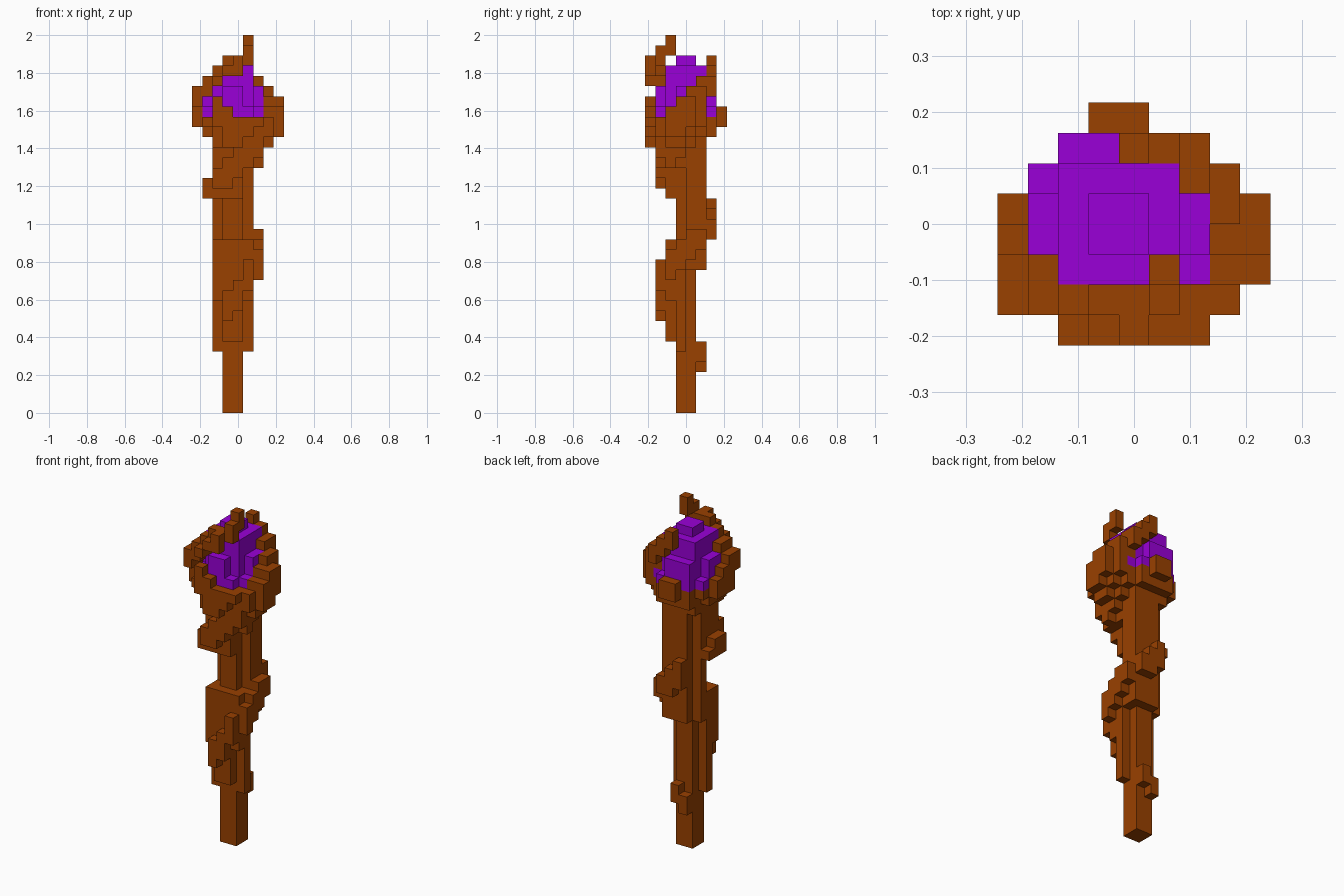
import bpy, bmesh

if "Cube" in bpy.data.objects:
    bpy.data.objects.remove(bpy.data.objects["Cube"], do_unlink=True)

U = 2 / 37           # edge of one block
taken = set()        # blocks already used by a part


def material(name, rgb):
    m = bpy.data.materials.new(name)
    m.use_nodes = True
    m.diffuse_color = (*rgb, 1)
    m.node_tree.nodes["Principled BSDF"].inputs["Base Color"].default_value = (*rgb, 1)
    return m


wood = material("brown wood", (0.32, 0.052, 0.0))
gem = material("purple gem", (0.32, 0.0, 0.68))


def box(i0, i1, j0, j1, k0, k1):
    """Blocks of an inclusive range of columns, rows and layers."""
    return {(i, j, k) for i in range(i0, i1 + 1)
            for j in range(j0, j1 + 1) for k in range(k0, k1 + 1)}


def union(*boxes):
    return set().union(*(box(*b) for b in boxes))


def build(name, cells, mat):
    """Skin a set of blocks with its outer faces only."""
    cells = cells - taken
    taken.update(cells)
    bm = bmesh.new()
    verts = {}

    def vert(p):
        if p not in verts:
            verts[p] = bm.verts.new(((p[0] - 4.5) * U, (p[1] - 4) * U, p[2] * U))
        return verts[p]

    for c in sorted(cells):
        for axis in range(3):
            for side in (0, 1):
                n = list(c)
                n[axis] += 2 * side - 1
                if tuple(n) in cells:
                    continue
                a, b = (axis + 1) % 3, (axis + 2) % 3
                ring = []
                for da, db in ((0, 0), (1, 0), (1, 1), (0, 1)):
                    p = list(c)
                    p[axis] += side
                    p[a] += da
                    p[b] += db
                    ring.append(vert(tuple(p)))
                bm.faces.new(ring if side else ring[::-1])
    me = bpy.data.meshes.new(name)
    bm.to_mesh(me)
    bm.free()
    me.materials.append(mat)
    ob = bpy.data.objects.new(name, me)
    bpy.context.collection.objects.link(ob)


# Rounded gem: squared radius of each layer, bottom to top, and one raised edge
radius2 = dict(zip(range(27, 35), (1, 5, 9, 8, 8, 5, 5, 1)))
build("gem", {(i, j, k) for i, j, k in box(1, 6, 1, 6, 27, 34)
              if (i - 3.5) ** 2 + (j - 3.5) ** 2 < radius2[k]} | box(2, 2, 6, 6, 30, 31), gem)

# Square core and the notched wood around it
build("shaft", union(
    (3, 4, 3, 4, 0, 26),
    (2, 5, 3, 3, 6, 13), (3, 4, 2, 2, 7, 16), (2, 2, 2, 2, 11, 16), (5, 5, 2, 2, 11, 16),
    (2, 5, 4, 4, 14, 26), (3, 5, 5, 5, 14, 26), (2, 2, 3, 3, 14, 16), (5, 5, 3, 3, 14, 16),
    (2, 2, 3, 3, 21, 26), (2, 4, 2, 2, 21, 26), (5, 5, 2, 3, 24, 26)), wood)

# Root winding up around the shaft
build("winding_root", union(
    (3, 3, 5, 5, 4, 5), (4, 4, 5, 5, 5, 6),
    (3, 3, 1, 1, 9, 11), (4, 4, 1, 1, 10, 12), (5, 5, 1, 1, 12, 14),
    (6, 6, 2, 2, 13, 15), (6, 6, 3, 3, 14, 16), (6, 6, 4, 4, 15, 17), (6, 6, 5, 5, 16, 17),
    (5, 5, 6, 6, 17, 18), (4, 4, 6, 6, 17, 19), (3, 3, 6, 6, 18, 20),
    (1, 1, 4, 4, 21, 21), (1, 1, 3, 3, 21, 22), (1, 1, 2, 2, 21, 22),
    (2, 2, 1, 1, 22, 23), (3, 3, 1, 1, 22, 24), (4, 4, 1, 1, 23, 25), (5, 5, 1, 1, 24, 25),
    (6, 6, 1, 1, 25, 25), (6, 6, 2, 2, 24, 25), (6, 6, 3, 3, 25, 25)), wood)

# Stepped cup under the gem
build("cup", union(
    (2, 5, 1, 5, 26, 26), (6, 6, 1, 4, 26, 26), (7, 7, 2, 3, 26, 26), (3, 4, 0, 0, 26, 26),
    (3, 5, 0, 0, 27, 27), (2, 5, 1, 6, 27, 27), (1, 1, 2, 4, 27, 27), (6, 6, 1, 5, 27, 27),
    (7, 7, 1, 4, 27, 27), (8, 8, 2, 3, 27, 27),
    (2, 6, 0, 0, 28, 28), (2, 5, 6, 6, 28, 28), (1, 7, 1, 5, 28, 28), (0, 8, 2, 4, 28, 28),
    (3, 4, 7, 7, 28, 28)), wood)

# Left claw: up the side, then curling over the front to the tip
build("left_claw", union(
    (0, 0, 4, 4, 29, 29), (0, 0, 3, 3, 29, 30), (0, 0, 2, 2, 29, 31), (0, 0, 1, 1, 30, 31),
    (1, 1, 1, 2, 31, 32), (2, 2, 0, 0, 32, 32), (2, 2, 1, 1, 32, 33),
    (3, 3, 0, 0, 33, 33), (3, 3, 1, 1, 33, 34), (4, 4, 0, 0, 33, 34), (4, 4, 1, 1, 34, 34),
    (5, 5, 1, 1, 34, 35), (5, 5, 2, 2, 35, 36)), wood)

# Right claw: up the side, then curling round the back
build("right_claw", union(
    (8, 8, 2, 2, 29, 29), (8, 8, 3, 4, 29, 30), (7, 7, 2, 2, 29, 29), (7, 7, 3, 3, 29, 30),
    (7, 7, 4, 5, 29, 31), (6, 6, 5, 5, 29, 32), (6, 6, 6, 6, 31, 32),
    (5, 5, 6, 6, 32, 33), (4, 4, 6, 6, 33, 34)), wood)

# Short claws at the front and the back
build("front_claw", union((2, 2, 0, 0, 29, 30), (3, 3, 0, 0, 29, 29), (2, 2, 1, 1, 29, 29)), wood)
build("back_claw", union((3, 4, 7, 7, 29, 29)), wood)
